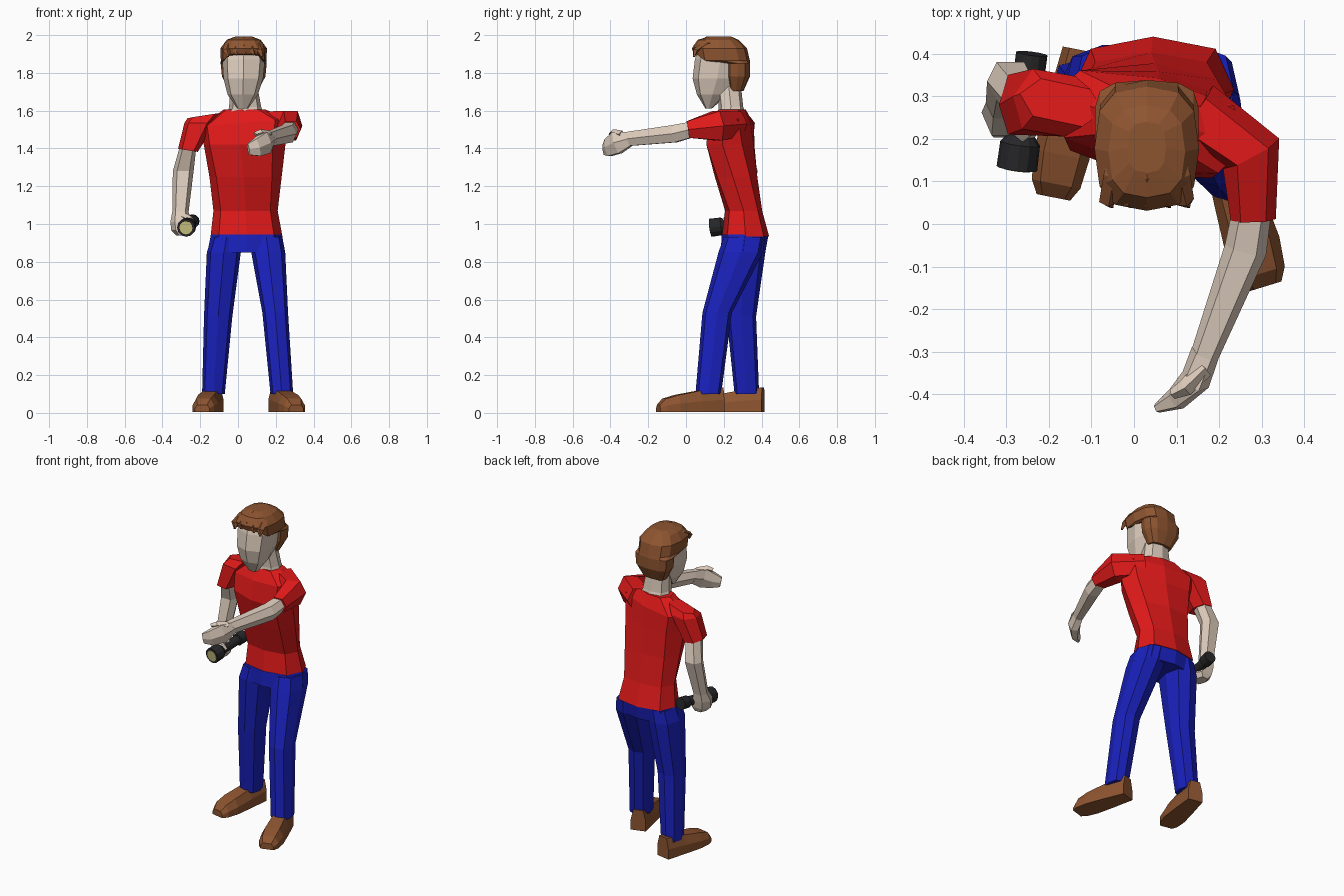
import bpy, bmesh, math
from mathutils import Vector

UP = Vector((0, 0, 1))
COL = dict(skin=(.72, .6, .5), red=(.75, .01, .01), blue=(.01, .015, .5),
           brown=(.27, .09, .03), black=(.02, .02, .022), lens=(.6, .55, .22))
MATS = {}
for key, c in COL.items():
    MATS[key] = bpy.data.materials.new(key)
    MATS[key].diffuse_color = (*c, 1)


def skin_rings(name, rings, mat):
    """Bridge equal-length point rings into a closed faceted solid."""
    bm = bmesh.new()
    vs = [[bm.verts.new(p) for p in r] for r in rings]
    n = len(vs[0])
    for a, b in zip(vs, vs[1:]):
        for i in range(n):
            j = (i + 1) % n
            bm.faces.new((a[i], a[j], b[j], b[i]))
    bm.faces.new(vs[0][::-1])
    bm.faces.new(vs[-1])
    bmesh.ops.recalc_face_normals(bm, faces=bm.faces)
    me = bpy.data.meshes.new(name)
    bm.to_mesh(me)
    bm.free()
    ob = bpy.data.objects.new(name, me)
    bpy.context.collection.objects.link(ob)
    me.materials.append(MATS[mat])
    return ob


def unit(n, box):
    for i in range(n):
        a = math.tau * i / n
        yield [math.copysign(abs(f) ** box, f) if abs(f) > 1e-6 else 0
               for f in (math.cos(a), math.sin(a))]


def stack(name, rings, mat, n=8, box=.75):
    """Horizontal rings: x, y, z, half width, half depth, optional yaw, tilt in x."""
    out = []
    for x, y, z, rx, ry, *rest in rings:
        yaw = math.radians(rest[0]) if rest else 0
        tilt = rest[1] if len(rest) > 1 else 0
        c, s = math.cos(yaw), math.sin(yaw)
        out.append([(x + c * u * rx - s * v * ry, y + s * u * rx + c * v * ry,
                     z + tilt * u) for u, v in unit(n, box)])
    return skin_rings(name, out, mat)


def sweep(name, rings, mat, n=6, box=.85):
    """Rings square to a path: x, y, z, half width, half height."""
    pts = [Vector(r[:3]) for r in rings]
    out = []
    for i, p in enumerate(pts):
        t = Vector()
        if i:
            t += (p - pts[i - 1]).normalized()
        if i < len(pts) - 1:
            t += (pts[i + 1] - p).normalized()
        t.normalize()
        s = t.cross(UP).normalized()
        u = s.cross(t)
        a, b = rings[i][3:]
        out.append([p + s * a * c + u * b * d for c, d in unit(n, box)])
    return skin_rings(name, out, mat)


# Shirt body, twisted at the shoulders
stack("shirt_body", [(.045, .315, .935, .19, .125), (.04, .305, 1.07, .17, .098),
                     (.04, .265, 1.25, .192, .113, -5), (.035, .235, 1.42, .22, .125, -11),
                     (.035, .24, 1.535, .24, .105, -13, .02),
                     (.035, .245, 1.605, .115, .07, -13)], "red")

# Sleeves
stack("right_sleeve", [(-.265, .28, 1.39, .052, .078, 0, -.008),
                       (-.2, .285, 1.535, .085, .08, -10), (-.17, .285, 1.575, .1, .05, -12, .015)],
      "red", 6)
sweep("left_sleeve", [(.14, .26, 1.53, .08, .075), (.275, .165, 1.52, .075, .088),
                      (.28, .01, 1.5, .053, .05)], "red")

# Bare arms
stack("right_arm", [(-.26, .285, 1.43, .042, .055), (-.29, .335, 1.28, .055, .05),
                    (-.305, .285, 1.06, .043, .042)], "skin", 6)
sweep("left_arm", [(.28, .05, 1.505, .045, .045), (.262, -.06, 1.478, .05, .052),
                   (.165, -.31, 1.45, .033, .042)], "skin")

# Hands with thumbs
stack("right_hand", [(-.305, .285, 1.065, .043, .042), (-.3, .262, 1.01, .058, .06),
                     (-.293, .255, .965, .06, .058), (-.29, .255, .938, .035, .045)], "skin", 6)
sweep("right_thumb", [(-.285, .24, 1.04, .02, .02), (-.255, .21, 1.025, .02, .018),
                      (-.235, .215, 1.0, .012, .012)], "skin", 4)
sweep("left_hand", [(.168, -.3, 1.45, .034, .043), (.145, -.365, 1.43, .036, .066),
                    (.1, -.41, 1.405, .028, .053), (.055, -.432, 1.395, .012, .034)], "skin")
sweep("left_thumb", [(.165, -.34, 1.475, .022, .02), (.12, -.385, 1.485, .02, .017),
                     (.09, -.4, 1.475, .012, .012)], "skin", 4)

# Trousers
stack("trouser_hips", [(.043, .302, .85, .205, .118), (.045, .313, .945, .188, .124)], "blue")
stack("left_trouser_leg", [(.232, .118, .1, .06, .068), (.197, .165, .53, .068, .078),
                           (.16, .29, .85, .09, .118), (.15, .31, .93, .085, .11)], "blue")
stack("right_trouser_leg", [(-.13, .322, .1, .06, .065), (-.105, .293, .51, .075, .078),
                            (-.075, .305, .85, .09, .115), (-.06, .31, .93, .08, .11)], "blue")

# Shoes: sections of distance from heel, half width, height
SHOE = [(0, .046, .13), (.13, .058, .112), (.25, .066, .09), (.32, .058, .07), (.352, .04, .038)]
for side, hx, hy, ang in (("left", .205, .19, 17), ("right", -.122, .408, -11)):
    a = math.radians(ang)
    fwd, across = Vector((math.sin(a), -math.cos(a), 0)), Vector((math.cos(a), math.sin(a), 0))
    skin_rings(side + "_shoe", [
        [Vector((hx, hy, .005)) + fwd * d + across * w * u + UP * h * v for u, v in
         ((-1, 0), (1, 0), (1, .5), (.65, 1), (-.65, 1), (-1, .5))] for d, w, h in SHOE], "brown")

# Neck and head
stack("neck", [(.04, .245, 1.57, .1, .075, -10), (.038, .238, 1.62, .085, .065),
               (.03, .225, 1.74, .07, .065)], "skin")
stack("head", [(.025, .12, 1.612, .03, .018), (.025, .14, 1.685, .08, .082),
               (.028, .165, 1.77, .105, .13), (.03, .182, 1.87, .113, .135),
               (.03, .185, 1.95, .09, .115)], "skin")

# Hair cap with a deep back and a raised fringe
hair = stack("hair", [(.03, .265, 1.705, .075, .04), (.03, .272, 1.78, .115, .066),
                      (.03, .272, 1.85, .122, .066), (.03, .19, 1.865, .121, .148),
                      (.03, .177, 1.93, .123, .146), (.03, .17, 1.975, .09, .108),
                      (.03, .18, 1.992, .045, .06)], "brown", 12, .72)
for v in hair.data.vertices:
    if v.co.y < .085 and v.co.z < 1.9:
        v.co.z += .035

# Locks combed forward
for i in range(5):
    x = -.06 + i * .045
    d = abs(i - 2) * .01
    sweep(f"hair_lock_{i + 1}", [(x * .6 + .012, .22, 1.98 - d, .02, .012),
                                 (x * .85 + .005, .11, 1.978 - d, .026, .014),
                                 (x, .052, 1.94 - d, .022, .014),
                                 (x + .008, .042, 1.905 - d, .006, .006)], "brown", 4)

# Flashlight in the right hand
front, back = Vector((-.275, .13, .98)), Vector((-.24, .4, 1.015))
sweep("flashlight", [(*front.lerp(back, t), r, r) for t, r in
                     ((0, .048), (.22, .047), (.3, .03), (.79, .028), (.8, .037), (1, .037))],
      "black", 12, 1)
sweep("flashlight_lens", [(*front.lerp(back, t), .035, .035) for t in (-.01, .05)], "lens", 12, 1)
